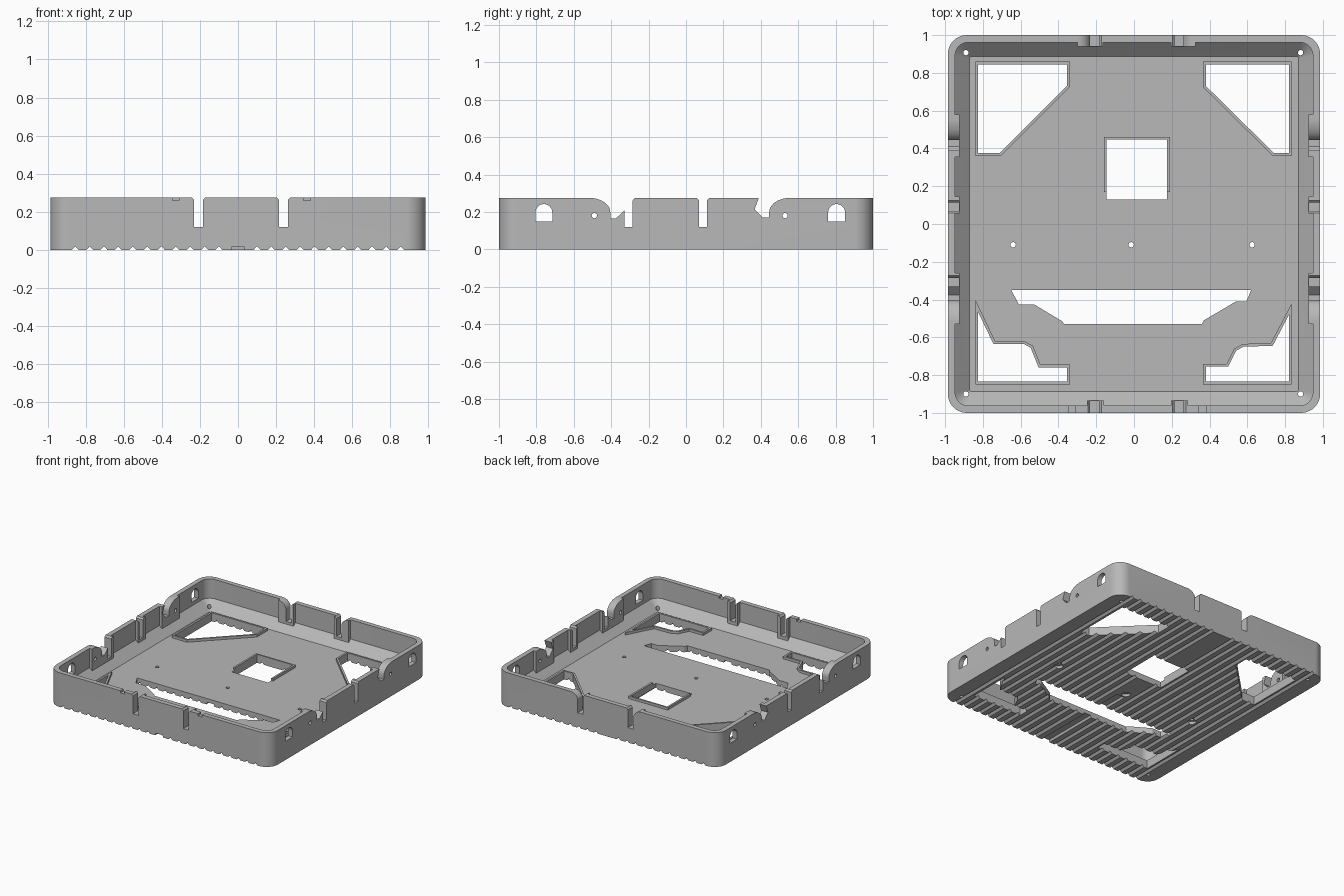
import bpy, bmesh, math
from mathutils import Vector

if "Cube" in bpy.data.objects:
    bpy.data.objects.remove(bpy.data.objects["Cube"])

H, HX, HY = 0.275, 0.985, 1.0          # tray height and half sizes
FLOOR, SLOT_Z, RIM_Z = 0.048, 0.12, 0.068

gray = bpy.data.materials.new("plain_gray")
gray.diffuse_color = (0.48, 0.48, 0.48, 1)
gray.use_nodes = True
gray.node_tree.nodes["Principled BSDF"].inputs["Base Color"].default_value = gray.diffuse_color


def make(name, bm):
    bmesh.ops.recalc_face_normals(bm, faces=bm.faces)
    mesh = bpy.data.meshes.new(name)
    bm.to_mesh(mesh)
    bm.free()
    mesh.materials.append(gray)
    ob = bpy.data.objects.new(name, mesh)
    bpy.context.collection.objects.link(ob)
    return ob


def add_prism(bm, pts, lo, hi, axis):
    """Extrude a 2D outline along an axis: x takes (y,z), y takes (x,z), z takes (x,y)."""
    def place(p, d):
        return {'x': (d, p[0], p[1]), 'y': (p[0], d, p[1]), 'z': (p[0], p[1], d)}[axis]
    a = [bm.verts.new(place(p, lo)) for p in pts]
    b = [bm.verts.new(place(p, hi)) for p in pts]
    n = len(pts)
    bm.faces.new(a)
    bm.faces.new(b[::-1])
    for i in range(n):
        bm.faces.new((a[i], a[(i + 1) % n], b[(i + 1) % n], b[i]))


def prism(name, outlines, lo, hi, axis):
    bm = bmesh.new()
    for pts in outlines:
        add_prism(bm, pts, lo, hi, axis)
    return make(name, bm)


def combine(target, tool, op):
    mod = target.modifiers.new(op, 'BOOLEAN')
    mod.operation, mod.object, mod.solver = op, tool, 'EXACT'
    bpy.context.view_layer.objects.active = target
    bpy.ops.object.modifier_apply(modifier=mod.name)
    bpy.data.objects.remove(tool)


def rect(x0, x1, y0, y1):
    return [(x0, y0), (x1, y0), (x1, y1), (x0, y1)]


def circle(x, y, r, n=20):
    return [(x + r * math.cos(2 * math.pi * i / n), y + r * math.sin(2 * math.pi * i / n)) for i in range(n)]


def inset(pts, d):
    """Shrink an outline by d with mitred corners."""
    n = len(pts)
    area = sum(pts[i][0] * pts[(i + 1) % n][1] - pts[(i + 1) % n][0] * pts[i][1] for i in range(n))
    s = 1 if area > 0 else -1
    out = []
    for i in range(n):
        p, q, r = (Vector(pts[(i + k) % n]) for k in (-1, 0, 1))
        e, f = (q - p).normalized(), (r - q).normalized()
        n1, n2 = Vector((-e.y, e.x)) * s, Vector((-f.y, f.x)) * s
        m = q + (n1 + n2) * (d / (1 + n1.dot(n2)))
        out.append((m.x, m.y))
    return out


# tray: rounded rings lofted from the underside, over the wall, down the sloped skirt to the floor
def ring(bm, off, z, r, seg=10):
    out = []
    for k, (sx, sy) in enumerate(((1, 1), (-1, 1), (-1, -1), (1, -1))):
        for i in range(seg + 1):
            t = math.pi / 2 * (k + i / seg)
            out.append(bm.verts.new((sx * (HX - off - r) + r * math.cos(t),
                                     sy * (HY - off - r) + r * math.sin(t), z)))
    return out


bm = bmesh.new()
rings = [ring(bm, *a) for a in ((0, 0, 0.1), (0, H, 0.1), (0.038, H, 0.07),
                                (0.038, SLOT_Z, 0.07), (0.114, FLOOR, 0.008))]
for a, b in zip(rings, rings[1:]):
    for i in range(len(a)):
        j = (i + 1) % len(a)
        bm.faces.new((a[i], a[j], b[j], b[i]))
bm.faces.new(rings[0])
bm.faces.new(rings[-1])
tray = make("tray", bm)

# thickened wall pads beside the slots
side = [(0.055, 0.145), (-0.53, -0.26), (0.355, 0.58)]
front = [(-0.25, -0.16), (0.195, 0.285)]
back = [(-0.30, -0.165), (0.195, 0.325)]
pads = [rect(*sorted((s * 0.925, s * 0.965)), a, b) for s in (-1, 1) for a, b in side]
pads += [rect(a, b, -0.98, -0.935) for a, b in front]
pads += [rect(a, b, 0.94, 0.98) for a, b in back]
combine(tray, prism("wall_pads", pads, FLOOR - 0.02, H, 'z'), 'UNION')

# floor openings with raised rims
openings = [
    [(-.84, .86), (-.34, .86), (-.34, .725), (-.705, .36), (-.84, .36)],
    [(.835, .86), (.365, .86), (.365, .725), (.735, .36), (.835, .36)],
    [(-.84, -.40), (-.735, -.62), (-.58, -.62), (-.535, -.645), (-.495, -.745),
     (-.34, -.745), (-.34, -.85), (-.84, -.85)],
    [(.835, -.42), (.725, -.63), (.575, -.635), (.53, -.66), (.49, -.74),
     (.365, -.74), (.365, -.85), (.835, -.85)],
    rect(-.16, .19, .17, .46),
]
combine(tray, prism("opening_rims", openings, FLOOR - 0.02, RIM_Z, 'z'), 'UNION')
holes = [inset(o, 0.015) for o in openings[:4]] + [rect(-.145, .175, .13, .447)]
holes.append([(-.65, -.35), (.62, -.35), (.595, -.41), (.54, -.41), (.37, -.51), (.36, -.53),
              (-.37, -.53), (-.38, -.515), (-.53, -.425), (-.61, -.425)])
# screw holes in floor and corners
screws = [(-0.64, -0.11), (-0.015, -0.11), (0.625, -0.11)]
corners = [(x, y) for x in (-0.89, 0.882) for y in (-0.9, 0.907)]
holes += [circle(x, y, 0.014) for x, y in screws + corners]
combine(tray, prism("floor_holes", holes, -0.1, 0.2, 'z'), 'DIFFERENCE')


# wall slots with chamfered mouths
def slot(a, b):
    c = 0.012
    return [(a, SLOT_Z), (b, SLOT_Z), (b, H - c), (b + 2 * c, H + c), (a - 2 * c, H + c), (a, H - c)]


combine(tray, prism("front_back_slots", [slot(-.232, -.184), slot(.215, .262)], -1.1, 1.1, 'y'), 'DIFFERENCE')

# side notches, each with a rounded shoulder
def shoulder(cy, s):
    return [(cy + s * 0.115 * math.cos(t), 0.2 + 0.0755 * math.sin(t))
            for t in (math.pi / 2 * i / 10 for i in range(11))]


notch_a = [(-.285, .12), (-.285, .262), (-.261, .29), (-.52, .29)] + shoulder(-.52, 1)[::-1] + \
          [(-.405, .165), (-.375, .165), (-.33, .207), (-.33, .12)]
notch_b = [(.39, .29), (.39, .276), (.367, .215), (.41, .17), (.445, .17)] + shoulder(.56, -1) + [(.56, .29)]


# arched windows and pin holes in the side walls
def arch(c):
    r = 0.045
    return [(c - r, .15), (c + r, .15)] + \
           [(c + r * math.cos(math.pi * i / 14), .197 + r * math.sin(math.pi * i / 14)) for i in range(15)]


side_cuts = [slot(.07, .113), notch_a, notch_b, arch(-.76), arch(.805),
             circle(-.49, .18, .014), circle(.53, .18, .014)]
combine(tray, prism("side_cuts", side_cuts, -1.1, 1.1, 'x'), 'DIFFERENCE')

# rounded flares outside the back slots
flares = []
for x0, s in ((-.30, 1), (.325, -1)):
    flares.append([(x0, H + .02)] + [(x0 + s * .07 * math.sin(t), H - .07 * (1 - math.cos(t)))
                  for t in (math.pi / 2 * i / 8 for i in range(9))] + [(x0 + s * .085, H - .07), (x0 + s * .085, H + .02)])
combine(tray, prism("back_flares", flares, .9, 1.1, 'y'), 'DIFFERENCE')

# shallow notches in the front top edge
nicks = [rect(-.345, -.31, .258, .3), rect(.345, .38, .258, .3)]
combine(tray, prism("front_nicks", nicks, -1.1, -.9, 'y'), 'DIFFERENCE')

# V grooves along the underside
grooves = []
for k in range(11):
    for s in (-1, 1):
        x = s * (.1 + .0755 * k)
        grooves.append([(x - .025, -.008), (x + .025, -.008), (x, .018)])
combine(tray, prism("underside_grooves", grooves, -1.1, 1.1, 'y'), 'DIFFERENCE')
centre = [[(-.04, -.01), (.04, -.01), (.03, .018), (-.03, .018)]]
combine(tray, prism("centre_groove", centre, -1.1, -.15, 'y'), 'DIFFERENCE')
combine(tray, prism("screw_recesses", [circle(x, y, .032) for x, y in screws], -.05, .022, 'z'), 'DIFFERENCE')

# crisp edges, smooth corners
bpy.ops.object.select_all(action='DESELECT')
tray.select_set(True)
bpy.context.view_layer.objects.active = tray
bpy.ops.object.shade_smooth_by_angle(angle=math.radians(25))
